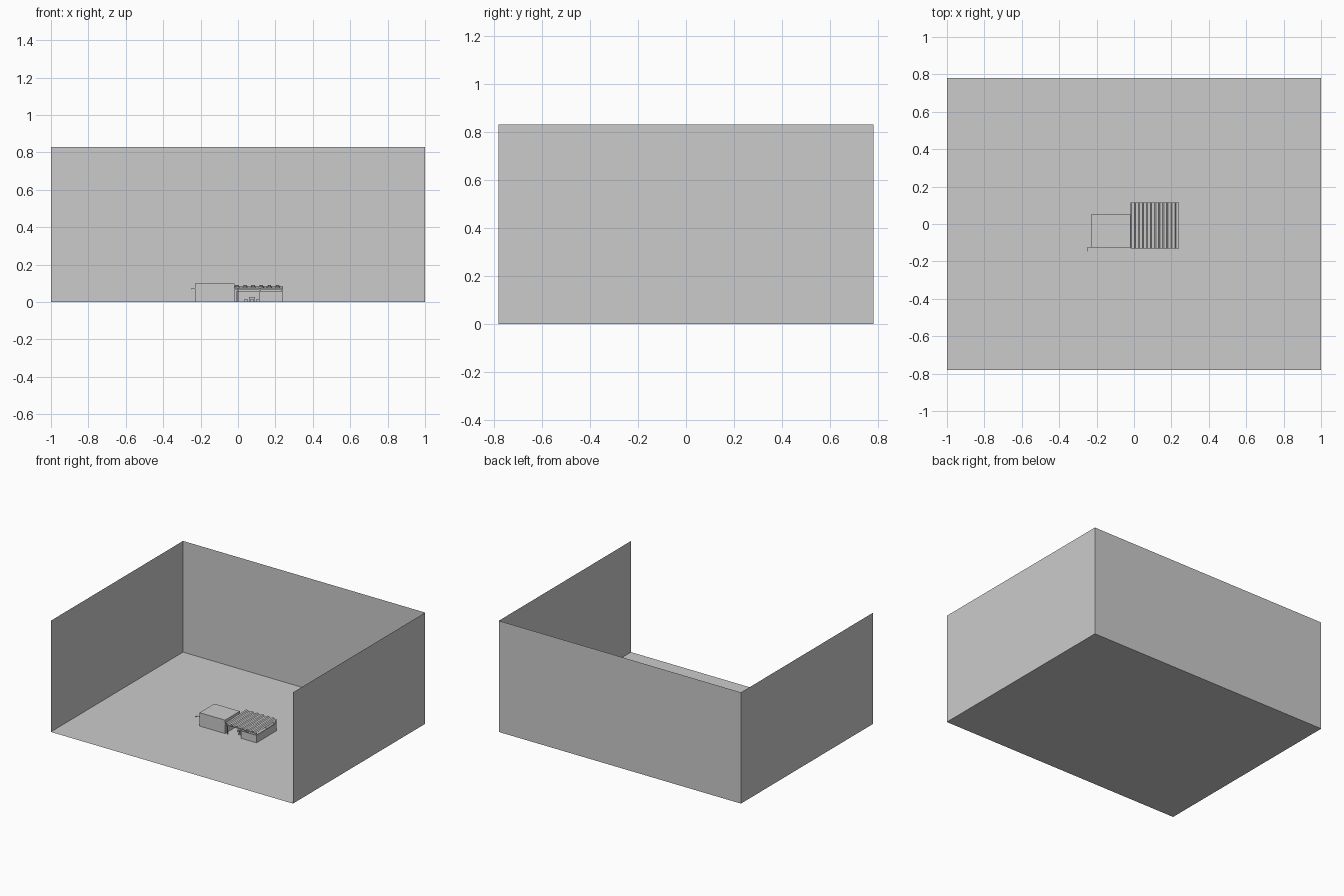
import bpy, bmesh
from mathutils import Vector

if "Cube" in bpy.data.objects:
    bpy.data.objects.remove(bpy.data.objects["Cube"])


def mesh(name, verts, faces):
    m = bpy.data.meshes.new(name)
    m.from_pydata(verts, [], faces)
    m.update()
    o = bpy.data.objects.new(name, m)
    bpy.context.collection.objects.link(o)
    return o


def box(name, lo, hi):
    bm = bmesh.new()
    bmesh.ops.create_cube(bm, size=1)
    for v in bm.verts:
        v.co = Vector([lo[i] + (v.co[i] + .5) * (hi[i] - lo[i]) for i in range(3)])
    m = bpy.data.meshes.new(name)
    bm.to_mesh(m)
    bm.free()
    o = bpy.data.objects.new(name, m)
    bpy.context.collection.objects.link(o)
    return o


# Ground sheet and three enclosing walls, open at the front and top
X, Y, H = 1.0, .78, .83
mesh("ground_sheet", [(-X, -Y, 0), (X, -Y, 0), (X, Y, 0), (-X, Y, 0)], [(0, 1, 2, 3)])
corners = [(-X, -Y), (-X, Y), (X, Y), (X, -Y)]
for name, a, b in zip(("left_wall", "back_wall", "right_wall"), corners, corners[1:]):
    mesh(name, [(*a, 0), (*b, 0), (*b, H), (*a, H)], [(0, 1, 2, 3)])

# Closed building block with a small bracket at its front left corner
box("building_block", (-.23, -.125, 0), (-.02, .05, .10))
box("bracket_arm", (-.25, -.129, .070), (-.23, -.126, .073))
box("bracket_end", (-.252, -.148, .068), (-.249, -.126, .073))

# Low walls around the covered yard
box("yard_front_wall", (.12, -.125, 0), (.24, -.118, .056))
box("yard_right_wall", (.233, -.118, 0), (.24, .112, .056))
box("yard_back_wall", (-.01, .105, 0), (.233, .112, .056))

# Posts and beams carrying the roof
for i, x in enumerate((-.004, .113, .233)):
    for j, y in enumerate((-.124, .104)):
        box(f"roof_post_{i}_{j}", (x, y, 0), (x + .006, y + .006, .070 if j == 0 else .079))
box("front_beam", (-.018, -.126, .066), (.24, -.118, .073))
box("back_beam", (-.018, .104, .074), (.24, .112, .081))

# Corrugated roof, sloping slightly down to the front
profile, waves, w = [], 6, .26 / 6
for i in range(waves):
    for t, z in ((0, 0), (.15, .008), (.5, .008), (.65, 0)):
        profile.append((-.02 + (i + t) * w, z))
profile.append((.24, 0))
n = len(profile)
verts = [(x, y, base + z) for y, base in ((-.132, .074), (.115, .082)) for x, z in profile]
roof = mesh("corrugated_roof", verts, [(k, k + 1, n + k + 1, n + k) for k in range(n - 1)])
sol = roof.modifiers.new("thickness", "SOLIDIFY")
sol.thickness = .001

# Small table and stools in the yard
def seat(name, x, y, s, h):
    box(name + "_top", (x - s, y - s, h - .003), (x + s, y + s, h))
    for i, (sx, sy) in enumerate(((-1, -1), (-1, 1), (1, -1), (1, 1))):
        cx, cy = x + sx * (s - .002), y + sy * (s - .002)
        box(f"{name}_leg_{i}", (cx - .0015, cy - .0015, 0), (cx + .0015, cy + .0015, h - .003))


seat("table", .075, -.05, .016, .026)
for i, (dx, dy) in enumerate(((-.032, 0), (.032, 0), (0, -.032), (0, .032))):
    seat(f"stool_{i}", .075 + dx, -.05 + dy, .008, .016)
